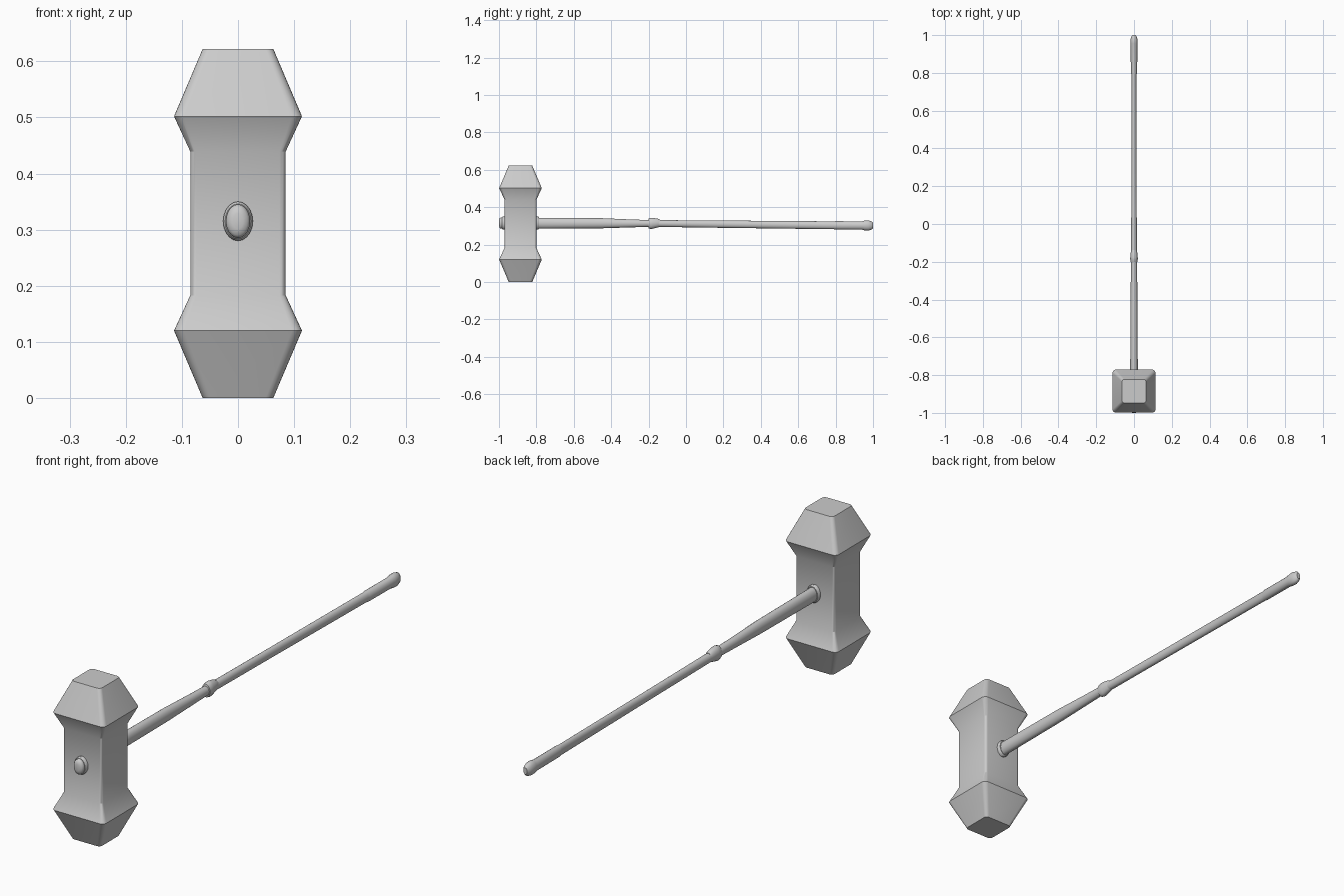
import bpy, bmesh, math

if "Cube" in bpy.data.objects:
    bpy.data.objects.remove(bpy.data.objects["Cube"])

HEAD_Y = -0.885


def loft(name, rings, angle):
    """Skin a list of equal-length point rings and cap both ends."""
    bm = bmesh.new()
    loops = [[bm.verts.new(p) for p in ring] for ring in rings]
    for a, b in zip(loops, loops[1:]):
        for i in range(len(a)):
            j = (i + 1) % len(a)
            bm.faces.new((a[i], a[j], b[j], b[i]))
    bm.faces.new(loops[0])
    bm.faces.new(loops[-1])
    bmesh.ops.recalc_face_normals(bm, faces=bm.faces)
    mesh = bpy.data.meshes.new(name)
    bm.to_mesh(mesh)
    bm.free()
    ob = bpy.data.objects.new(name, mesh)
    bpy.context.collection.objects.link(ob)
    bpy.ops.object.select_all(action='DESELECT')
    ob.select_set(True)
    bpy.context.view_layer.objects.active = ob
    bpy.ops.object.shade_smooth_by_angle(angle=math.radians(angle))
    return ob


def rounded_square(half, radius, z, steps=5):
    pts = []
    for q, (sx, sy) in enumerate([(1, 1), (-1, 1), (-1, -1), (1, -1)]):
        for k in range(steps + 1):
            a = math.pi / 2 * (q + k / steps)
            pts.append((sx * (half - radius) + radius * math.cos(a),
                        HEAD_Y + sy * (half - radius) + radius * math.sin(a), z))
    return pts


def oval(y, rx, rz, z, sides=20):
    return [(rx * math.cos(2 * math.pi * i / sides), y,
             z + rz * math.sin(2 * math.pi * i / sides)) for i in range(sides)]


# Double-ended head: narrow faces, flared shoulders, square waist
half_profile = [(0.0, 0.063, 0.014), (0.12, 0.114, 0.018), (0.183, 0.085, 0.011)]
profile = half_profile + [(0.622 - z, h, r) for z, h, r in reversed(half_profile)]
loft("hammer_head", [rounded_square(h, r, z) for z, h, r in profile], 28)

# Oval shaft through the head, stepped grip, end knob: y, x radius, z radius, z centre
shaft = [(-0.95, 0.020, 0.028, 0.315), (-0.76, 0.020, 0.029, 0.314),
         (-0.45, 0.019, 0.027, 0.314), (-0.29, 0.017, 0.021, 0.313),
         (-0.19, 0.016, 0.018, 0.313), (0.20, 0.0135, 0.0195, 0.309),
         (0.79, 0.0135, 0.021, 0.303), (0.80, 0.017, 0.022, 0.303),
         (0.94, 0.0175, 0.022, 0.302), (0.955, 0.019, 0.026, 0.302),
         (0.975, 0.019, 0.027, 0.302), (0.992, 0.014, 0.022, 0.302),
         (1.0, 0.008, 0.013, 0.302)]
loft("shaft", [oval(*s) for s in shaft], 40)

# Binding ring partway along the shaft
ring = [(-0.202, 0.015, 0.018, 0.313), (-0.2, 0.018, 0.026, 0.313),
        (-0.187, 0.020, 0.030, 0.313), (-0.178, 0.020, 0.029, 0.314),
        (-0.150, 0.017, 0.023, 0.315), (-0.138, 0.014, 0.018, 0.314)]
loft("shaft_ring", [oval(*s) for s in ring], 40)

# Collars where the shaft meets the front and back of the head
for name, s in (("front_collar", -1), ("back_collar", 1)):
    collar = [(0.075, 0.026, 0.034), (0.094, 0.0265, 0.035), (0.099, 0.023, 0.031)]
    loft(name, [oval(HEAD_Y + s * d, rx, rz, 0.315) for d, rx, rz in collar], 40)

# Domed cap of the shaft on the front face
cap = [(0.08, 0.019, 0.027), (0.095, 0.019, 0.027), (0.098, 0.0215, 0.030),
       (0.106, 0.0215, 0.030), (0.112, 0.017, 0.025), (0.115, 0.009, 0.014)]
loft("shaft_cap", [oval(HEAD_Y - d, rx, rz, 0.315) for d, rx, rz in cap], 45)
